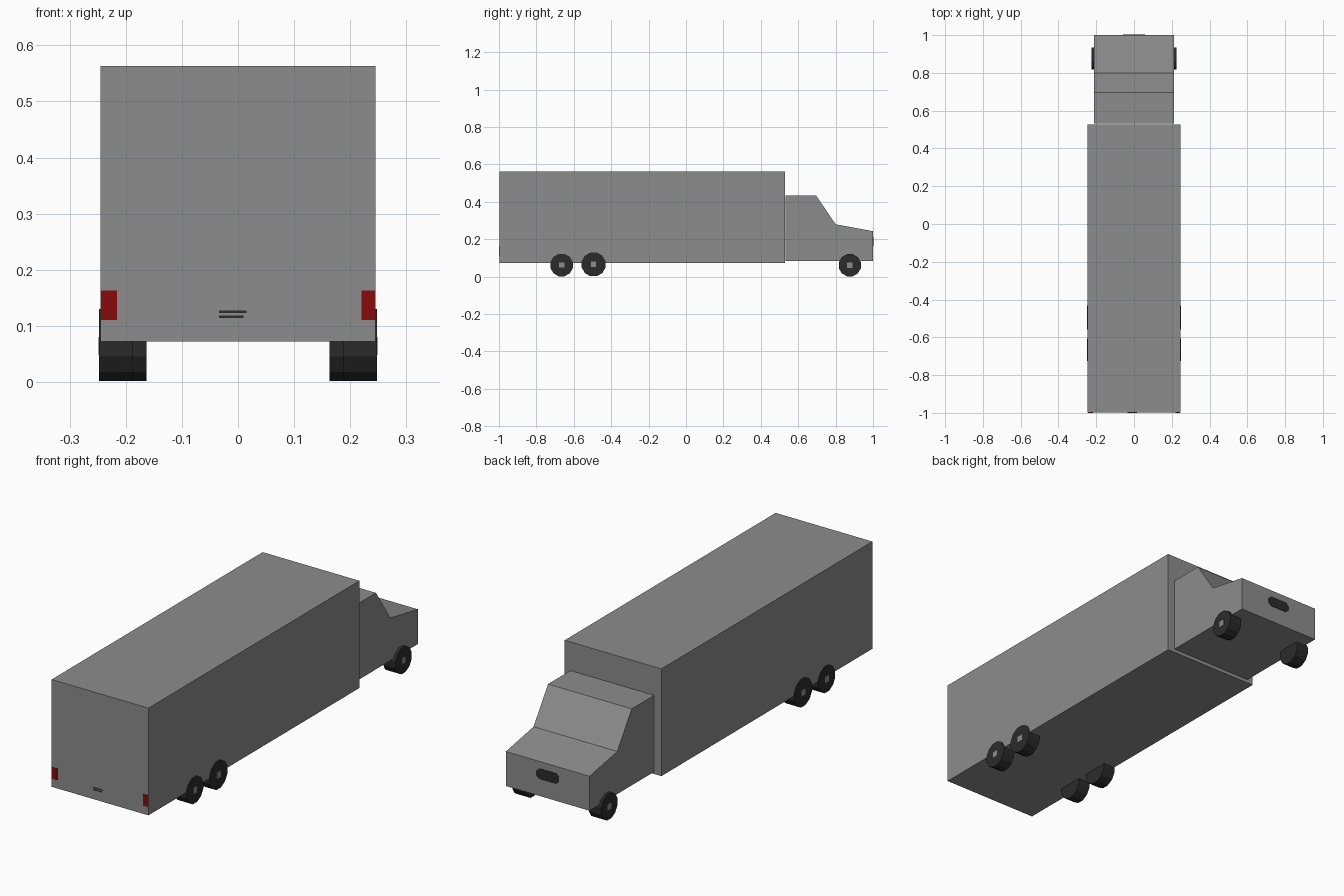
import bpy, bmesh, math

if "Cube" in bpy.data.objects:
    bpy.data.objects.remove(bpy.data.objects["Cube"])


def material(name, rgb):
    m = bpy.data.materials.new(name)
    m.diffuse_color = (*rgb, 1)
    m.use_nodes = True
    m.node_tree.nodes["Principled BSDF"].inputs["Base Color"].default_value = m.diffuse_color
    return m


GREY = material("body grey", (0.26, 0.265, 0.26))
BLACK = material("tyre black", (0.024, 0.024, 0.024))
RED = material("tail light red", (0.25, 0.003, 0.003))


def prism(name, points, depth, mat):
    """Closed prism: first outline given by 3D points, swept along depth."""
    bm = bmesh.new()
    face = bm.faces.new([bm.verts.new(p) for p in points])
    out = bmesh.ops.extrude_face_region(bm, geom=[face])
    moved = [v for v in out["geom"] if isinstance(v, bmesh.types.BMVert)]
    bmesh.ops.translate(bm, verts=moved, vec=depth)
    bmesh.ops.recalc_face_normals(bm, faces=bm.faces)
    mesh = bpy.data.meshes.new(name)
    bm.to_mesh(mesh)
    bm.free()
    mesh.materials.append(mat)
    ob = bpy.data.objects.new(name, mesh)
    bpy.context.collection.objects.link(ob)
    return ob


def box(name, lo, hi, mat):
    pts = [(lo[0], lo[1], lo[2]), (hi[0], lo[1], lo[2]),
           (hi[0], lo[1], hi[2]), (lo[0], lo[1], hi[2])]
    return prism(name, pts, (0, hi[1] - lo[1], 0), mat)


def disc(name, x0, x1, y, z, r, sides, mat):
    pts = []
    for i in range(sides):
        a = 2 * math.pi * (i + 0.5) / sides
        pts.append((x0, y + r * math.cos(a), z + r * math.sin(a)))
    return prism(name, pts, (x1 - x0, 0, 0), mat)


# cargo body
box("cargo_box", (-0.245, -0.998, 0.072), (0.245, 0.528, 0.563), GREY)

# cab with sloped windscreen and bonnet
profile = [(0.533, 0.085), (0.533, 0.435), (0.695, 0.435),
           (0.80, 0.28), (1.0, 0.243), (1.0, 0.085)]
prism("cab", [(-0.212, y, z) for y, z in profile], (0.424, 0, 0), GREY)

# wheels with small square hubs
axles = [("rear_wheel", -0.665, 0.062, 0.188, 0.248),
         ("middle_wheel", -0.494, 0.066, 0.188, 0.248),
         ("front_wheel", 0.876, 0.061, 0.163, 0.225)]
for name, y, r, inner, outer in axles:
    for side, s in (("right", 1), ("left", -1)):
        disc(f"{name}_{side}", s * inner, s * outer, y, r, r, 12, BLACK)
        disc(f"{name}_hub_{side}", s * (outer - 0.01), s * (outer + 0.001),
             y, r, 0.02, 4, GREY)

# tail lights
for side, a, b in (("left", -0.244, -0.216), ("right", 0.22, 0.244)):
    box(f"tail_light_{side}", (a, -1.0, 0.11), (b, -0.997, 0.163), RED)

# thin dark marker strips on the tail
box("tail_strip_upper", (-0.034, -0.9995, 0.123), (0.015, -0.997, 0.127), BLACK)
box("tail_strip_lower", (-0.034, -0.9995, 0.114), (0.010, -0.997, 0.118), BLACK)

# octagonal grille on the nose
w, h, c = 0.058, 0.024, 0.014
grille = [(-w, -h + c), (-w + c, -h), (w - c, -h), (w, -h + c),
          (w, h - c), (w - c, h), (-w + c, h), (-w, h - c)]
prism("grille", [(x, 0.998, 0.187 + z) for x, z in grille], (0, 0.004, 0), BLACK)
